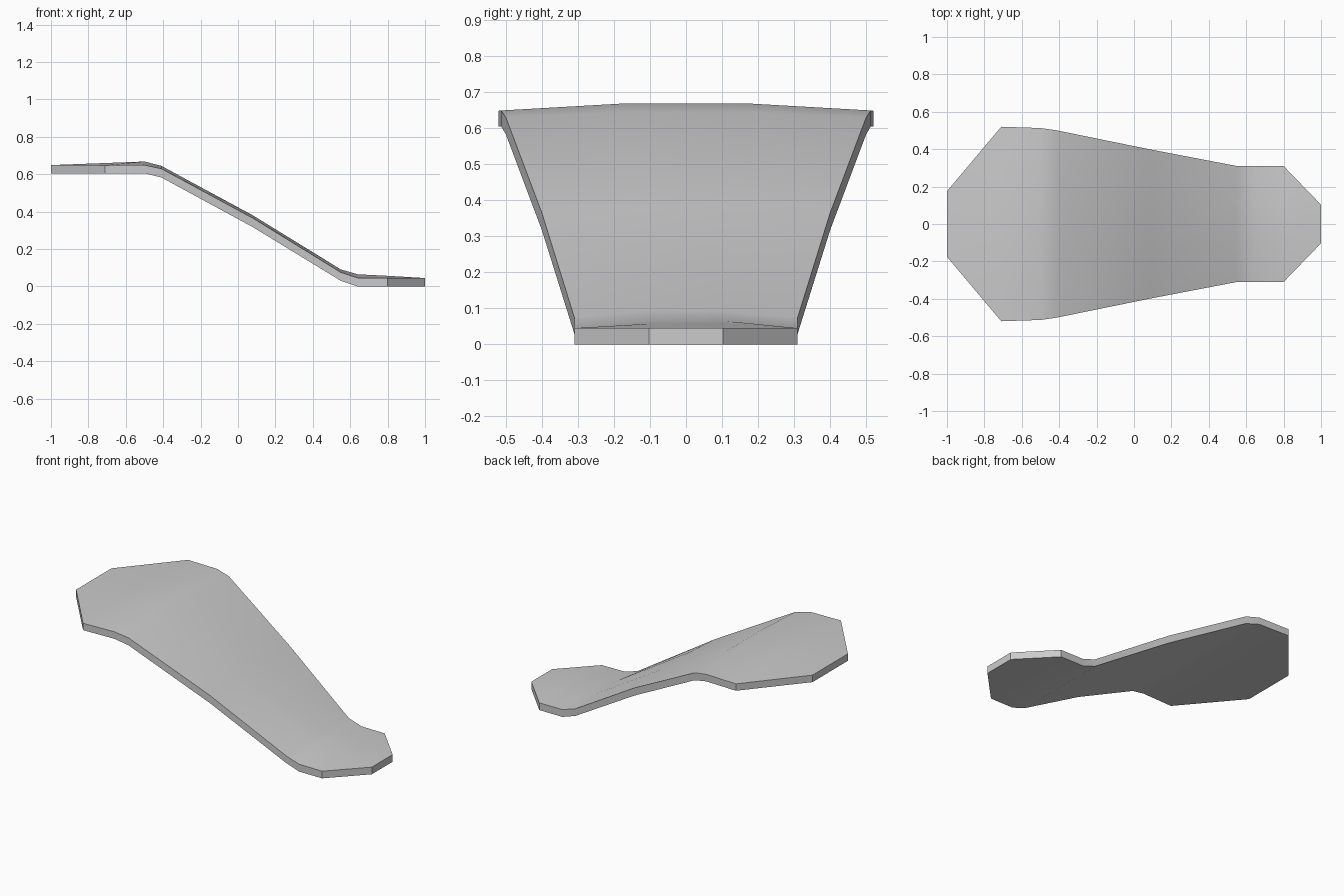
import bpy, bmesh

if "Cube" in bpy.data.objects:
    bpy.data.objects.remove(bpy.data.objects["Cube"])

# Stations along the length:
# x, outer half width, inner half width, bottom z, rim z, crown z
stations = [
    (-1.00, 0.175, 0.175, 0.605, 0.649, 0.649),
    (-0.71, 0.520, 0.180, 0.605, 0.648, 0.660),
    (-0.50, 0.513, 0.180, 0.605, 0.649, 0.668),
    (-0.41, 0.500, 0.178, 0.583, 0.630, 0.645),
    (0.08, 0.400, 0.145, 0.317, 0.365, 0.380),
    (0.55, 0.310, 0.110, 0.030, 0.075, 0.091),
    (0.64, 0.310, 0.108, 0.000, 0.046, 0.065),
    (0.80, 0.310, 0.105, 0.000, 0.045, 0.057),
    (1.00, 0.103, 0.103, 0.000, 0.045, 0.045),
]

# Slab with a slightly crowned top, lofted through the stations
bm = bmesh.new()
rings = []
for x, outer, inner, low, rim, crown in stations:
    section = [(-outer, rim), (-inner, crown), (inner, crown), (outer, rim),
               (outer, low), (inner, low), (-inner, low), (-outer, low)]
    rings.append([bm.verts.new((x, y, z)) for y, z in section])
for a, b in zip(rings, rings[1:]):
    for i in range(8):
        j = (i + 1) % 8
        bm.faces.new((a[i], a[j], b[j], b[i]))

# Merge the pinched end corners, then close the blunt ends
bmesh.ops.remove_doubles(bm, verts=bm.verts[:], dist=0.0001)
bmesh.ops.holes_fill(bm, edges=[e for e in bm.edges if e.is_boundary], sides=0)
bmesh.ops.recalc_face_normals(bm, faces=bm.faces[:])

mesh = bpy.data.meshes.new("slide_board")
bm.to_mesh(mesh)
bm.free()
board = bpy.data.objects.new("slide_board", mesh)
bpy.context.collection.objects.link(board)

# Smooth bends with sharp rims
bpy.context.view_layer.objects.active = board
board.select_set(True)
bpy.ops.object.shade_smooth_by_angle(angle=0.6)
